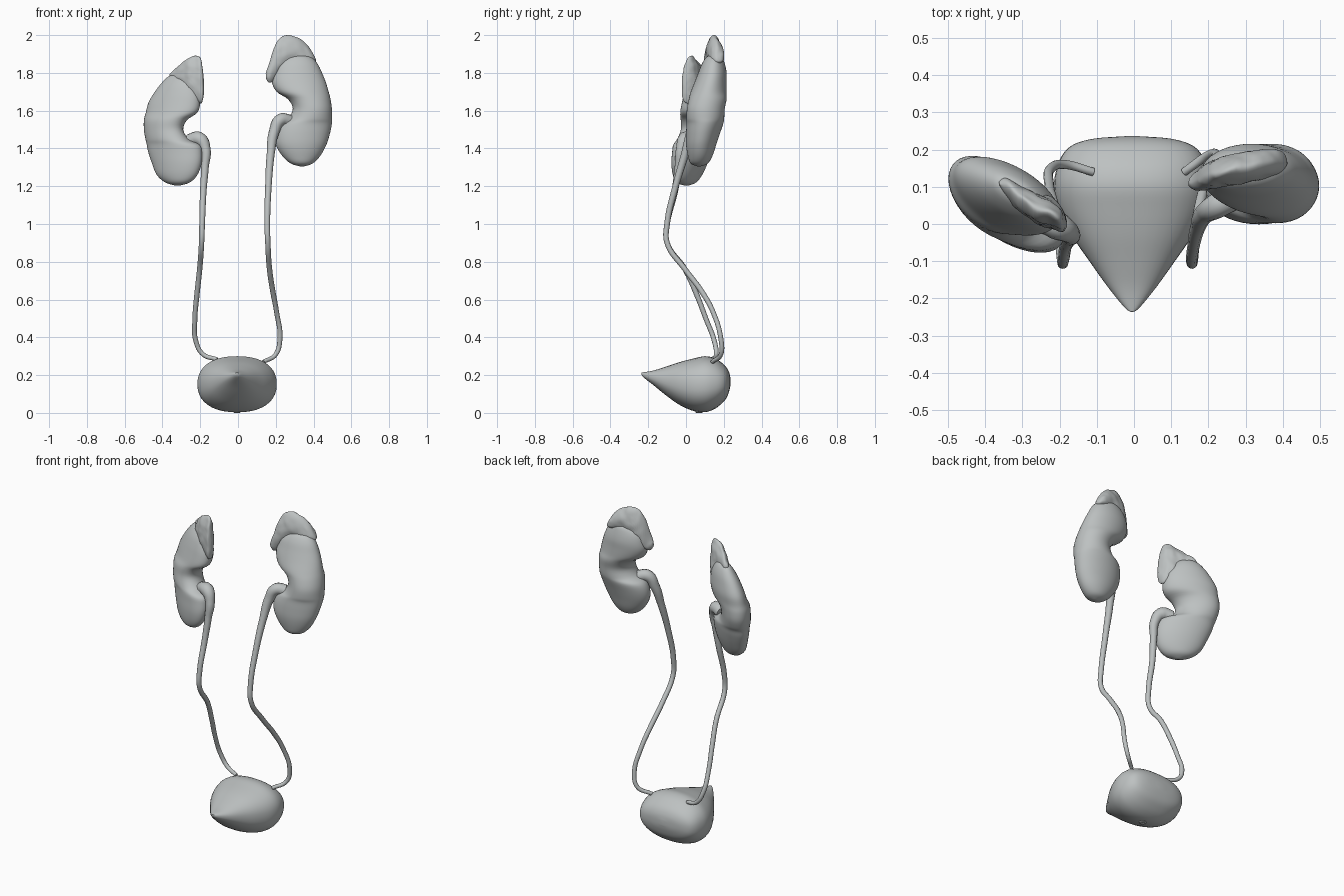
import bpy, bmesh, math
from mathutils import Vector, noise

grey = bpy.data.materials.new("soft grey")
grey.diffuse_color = (0.51, 0.535, 0.535, 1)


def smooth_rows(rows, steps=4):
    """Catmull-Rom interpolation through the control sections."""
    out = []
    for i in range(len(rows) - 1):
        p = [rows[max(0, min(len(rows) - 1, i + k))] for k in (-1, 0, 1, 2)]
        for s in range(steps):
            t = s / steps
            out.append([0.5 * (2 * b + (c - a) * t + (2 * a - 5 * b + 4 * c - d) * t * t
                               + (3 * b - a - 3 * c + d) * t ** 3)
                        for a, b, c, d in zip(*p)])
    return out + [list(rows[-1])]


def loft(name, rows, place, sides=40, power=2.0):
    """Closed skin through sections (t, a0, a1, b0, b1)."""
    bm = bmesh.new()
    rings = []
    for t, a0, a1, b0, b1 in smooth_rows(rows):
        ring = []
        for k in range(sides):
            ang = 2 * math.pi * k / sides
            c, s = math.cos(ang), math.sin(ang)
            u = math.copysign(abs(c) ** (2 / power), c)
            v = math.copysign(abs(s) ** (2 / power), s)
            co = place(t, (a0 + a1) / 2 + u * (a1 - a0) / 2, (b0 + b1) / 2 + v * (b1 - b0) / 2,
                       u * (a1 - a0) / 2, v)
            ring.append(bm.verts.new(co))
        rings.append(ring)
    for r, q in zip(rings, rings[1:]):
        for k in range(sides):
            n = (k + 1) % sides
            bm.faces.new((r[k], r[n], q[n], q[k]))
    bm.faces.new(rings[0])
    bm.faces.new(rings[-1])
    bmesh.ops.recalc_face_normals(bm, faces=bm.faces)
    me = bpy.data.meshes.new(name)
    bm.to_mesh(me)
    bm.free()
    me.materials.append(grey)
    me.shade_smooth()
    ob = bpy.data.objects.new(name, me)
    bpy.context.collection.objects.link(ob)
    return ob


def kidney(name, rows, yaw, xc):
    # rows: z, left x, right x, centre y, half thickness
    loft(name, [(z, x0, x1, y - h, y + h) for z, x0, x1, y, h in rows],
         lambda t, a, b, da, v: Vector((a, b + yaw * (a - xc), t)))


def adrenal(name, rows):
    # rows: x, centre y, half thickness, bottom z, top z; thins towards the top
    def place(t, a, b, da, v):
        co = Vector((t, a - da * 0.25 * (v + 1) * 0.8, b))
        return co + Vector((0.3, 1, 0.6)) * noise.noise(co * 28) * 0.006
    loft(name, [(x, y - h, y + h, z0, z1) for x, y, h, z0, z1 in rows], place)


def tube(name, pts):
    # pts: x, y, z, radius
    cu = bpy.data.curves.new(name, 'CURVE')
    cu.dimensions = '3D'
    cu.bevel_depth = 1.0
    cu.bevel_resolution = 4
    cu.resolution_u = 8
    cu.use_fill_caps = True
    sp = cu.splines.new('BEZIER')
    sp.bezier_points.add(len(pts) - 1)
    for bp, (x, y, z, r) in zip(sp.bezier_points, pts):
        bp.co = (x, y, z)
        bp.radius = r
        bp.handle_left_type = bp.handle_right_type = 'AUTO'
    cu.materials.append(grey)
    ob = bpy.data.objects.new(name, cu)
    bpy.context.collection.objects.link(ob)
    bpy.ops.object.select_all(action='DESELECT')
    ob.select_set(True)
    bpy.context.view_layer.objects.active = ob
    bpy.ops.object.convert(target='MESH')
    bpy.ops.object.shade_smooth_by_angle(angle=math.radians(50))


# Bladder: y, half width, bottom z, top z
bladder = [(-.236, .004, .205, .213), (-.225, .02, .188, .215), (-.17, .065, .145, .225),
           (-.1, .115, .088, .247), (-.03, .163, .04, .27), (.04, .198, .01, .288),
           (.1, .21, .004, .3), (.15, .203, .02, .29), (.19, .185, .05, .265),
           (.215, .155, .08, .24), (.23, .1, .12, .21), (.236, .02, .15, .18)]
loft("bladder", [(y, -.005 - w, -.005 + w, z0, z1) for y, w, z0, z1 in bladder],
     lambda t, a, b, da, v: Vector((a, t, b)), power=2.3)

# Outlet rim under the bladder
bpy.ops.mesh.primitive_torus_add(location=(-.005, .07, .007), major_radius=.014,
                                 minor_radius=.007, major_segments=20, minor_segments=8)
rim = bpy.context.object
rim.name = "bladder_outlet"
rim.data.materials.append(grey)
rim.data.shade_smooth()

# Kidneys
kidney("kidney_right_side", [
    (1.305, .33, .35, .07, .008), (1.32, .28, .395, .07, .045), (1.36, .235, .435, .075, .065),
    (1.42, .2, .468, .08, .08), (1.48, .195, .487, .09, .09), (1.53, .215, .497, .1, .097),
    (1.56, .265, .498, .102, .1), (1.61, .29, .497, .105, .1), (1.66, .265, .49, .115, .1),
    (1.70, .205, .48, .12, .095), (1.75, .18, .465, .13, .085), (1.80, .185, .445, .14, .075),
    (1.85, .205, .42, .145, .06), (1.885, .25, .385, .15, .04), (1.9, .31, .33, .15, .008)],
    0.0, .34)
kidney("kidney_left_side", [
    (1.203, -.33, -.31, .01, .008), (1.22, -.385, -.255, .01, .045), (1.26, -.43, -.215, .015, .065),
    (1.32, -.455, -.192, .025, .08), (1.38, -.475, -.188, .035, .088), (1.42, -.483, -.2, .04, .092),
    (1.45, -.49, -.26, .045, .095), (1.5, -.498, -.29, .055, .095), (1.55, -.498, -.27, .06, .095),
    (1.59, -.488, -.215, .07, .09), (1.64, -.475, -.2, .08, .085), (1.69, -.447, -.205, .085, .075),
    (1.74, -.41, -.225, .09, .06), (1.78, -.37, -.26, .095, .035), (1.795, -.325, -.305, .095, .008)],
    -0.4, -.34)

# Adrenal glands capping the kidneys
adrenal("adrenal_right_side", [
    (.147, .11, .01, 1.77, 1.80), (.165, .115, .03, 1.75, 1.85), (.19, .125, .042, 1.76, 1.93),
    (.22, .135, .047, 1.80, 1.983), (.26, .145, .05, 1.83, 1.999), (.32, .155, .05, 1.85, 1.985),
    (.37, .165, .045, 1.85, 1.945), (.4, .167, .03, 1.85, 1.90), (.412, .167, .008, 1.86, 1.875)])
adrenal("adrenal_left_side", [
    (-.362, .11, .008, 1.775, 1.795), (-.345, .1, .03, 1.765, 1.81), (-.3, .065, .045, 1.73, 1.85),
    (-.26, .04, .05, 1.69, 1.88), (-.225, .03, .05, 1.65, 1.89), (-.2, .015, .045, 1.635, 1.88),
    (-.188, .005, .03, 1.65, 1.83), (-.18, 0, .008, 1.69, 1.75)])

# Ureters, each opening into a funnel at the kidney
tube("ureter_right_side", [
    (.275, .075, 1.545, .034), (.225, .05, 1.55, .034), (.192, .03, 1.49, .028),
    (.173, -.005, 1.37, .021), (.161, -.055, 1.2, .017), (.155, -.1, 1.0, .015),
    (.158, -.1, .9, .014), (.167, -.005, .76, .014), (.185, .085, .64, .014),
    (.205, .145, .53, .013), (.222, .185, .39, .013), (.2, .185, .31, .012), (.135, .14, .27, .011)])
tube("ureter_left_side", [
    (-.26, .02, 1.44, .036), (-.205, -.005, 1.45, .038), (-.173, -.025, 1.4, .027),
    (-.175, -.04, 1.3, .02), (-.184, -.06, 1.17, .017), (-.19, -.1, 1.0, .015),
    (-.193, -.1, .9, .014), (-.203, -.005, .76, .014), (-.217, .055, .63, .014),
    (-.228, .105, .5, .013), (-.223, .15, .38, .013), (-.185, .16, .31, .012), (-.11, .14, .283, .011)])
